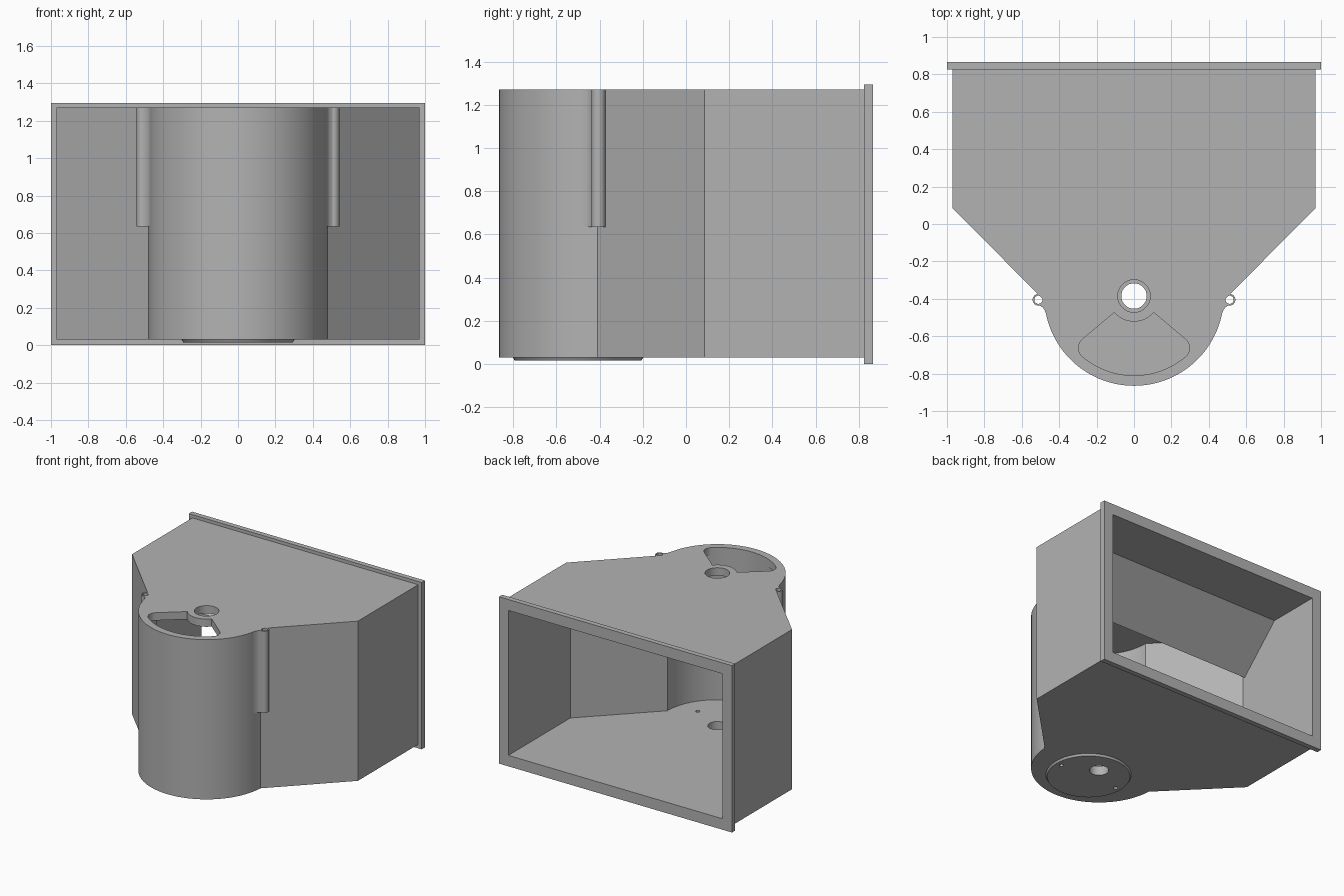
import bpy
import bmesh
from math import sin, cos, radians, asin, degrees

cube = bpy.data.objects.get("Cube")
if cube:
    bpy.data.objects.remove(cube, do_unlink=True)

grey = bpy.data.materials.new("plain grey")
grey.use_nodes = True
colour = (0.45, 0.45, 0.45, 1)
grey.diffuse_color = colour
grey.node_tree.nodes["Principled BSDF"].inputs["Base Color"].default_value = colour

CY = -0.385            # y of the round nose's axis
BOTTOM, TOP = 0.03, 1.27
FLOOR, CEILING = 0.085, 1.21
BACK, REAR = 0.825, 0.865


def arc(cx, cy, r, start, end, n):
    """Points on an arc, angles in degrees."""
    angles = [radians(start + (end - start) * i / n) for i in range(n + 1)]
    return [(cx + r * cos(a), cy + r * sin(a)) for a in angles]


def prism(name, pts, lo, hi, axis="z"):
    """Extrude a closed outline along an axis."""
    place = {"x": lambda a, b, t: (t, a, b),
             "y": lambda a, b, t: (a, t, b),
             "z": lambda a, b, t: (a, b, t)}[axis]
    bm = bmesh.new()
    low = [bm.verts.new(place(a, b, lo)) for a, b in pts]
    high = [bm.verts.new(place(a, b, hi)) for a, b in pts]
    bm.faces.new(low)
    bm.faces.new(high)
    for i in range(len(pts)):
        j = (i + 1) % len(pts)
        bm.faces.new((low[i], low[j], high[j], high[i]))
    bmesh.ops.recalc_face_normals(bm, faces=bm.faces)
    mesh = bpy.data.meshes.new(name)
    bm.to_mesh(mesh)
    bm.free()
    mesh.materials.append(grey)
    obj = bpy.data.objects.new(name, mesh)
    bpy.context.collection.objects.link(obj)
    return obj


def rod(name, x, y, r, lo, hi, n=32):
    return prism(name, arc(x, y, r, 0, 360 - 360 / n, n - 1), lo, hi)


def cut(obj, cutters):
    """Subtract each cutter and bake the result."""
    for c in cutters:
        c.hide_render = True
        mod = obj.modifiers.new("cut", "BOOLEAN")
        mod.operation = "DIFFERENCE"
        mod.solver = "EXACT"
        mod.object = c
    graph = bpy.context.evaluated_depsgraph_get()
    mesh = bpy.data.meshes.new_from_object(obj.evaluated_get(graph))
    obj.modifiers.clear()
    obj.data = mesh


def rectangle(x, lo, hi):
    return [(-x, lo), (x, lo), (x, hi), (-x, hi)]


# Main shell, rear flange and the disc under the nose
nose = arc(0, CY, 0.48, -177, -3, 64)
housing = prism("housing", nose + [(0.97, 0.085), (0.97, BACK), (-0.97, BACK), (-0.97, 0.085)],
                BOTTOM, TOP)
flange = prism("rear_flange", rectangle(1, 0, 1.295), BACK, REAR, "y")
disc = rod("base_disc", 0, -0.5, 0.305, 0.015, 0.035, 64)
for v in disc.data.vertices:
    if v.co.z < 0.02:
        v.co.x *= 0.96
        v.co.y = -0.5 + (v.co.y + 0.5) * 0.96

# Cavity, open at the rear
cavity = prism("cavity_cutter",
               arc(0, CY, 0.43, -180, 0, 64) + [(0.92, 0.105), (0.92, 0.95), (-0.92, 0.95), (-0.92, 0.105)],
               FLOOR, CEILING)

# Fan-shaped window in the top, with rounded outer corners
R, FILLET, SPREAD = 0.425, 0.06, 50
turn = degrees(asin(FILLET / (R - FILLET)))
window = arc(0, CY, 0.137, -90 + SPREAD, -90 - SPREAD, 16)
for side in (-1, 1):
    a = -90 + side * (SPREAD - turn)
    centre = ((R - FILLET) * cos(radians(a)), CY + (R - FILLET) * sin(radians(a)))
    edge = -90 + side * SPREAD + side * 90
    if side < 0:
        window += arc(*centre, FILLET, edge, a, 8)
        window += arc(0, CY, R, a, -90 + SPREAD - turn, 24)[1:-1]
    else:
        window += arc(*centre, FILLET, a, edge, 8)
fan = prism("fan_cutter", window, 1.1, 1.4)

# Round holes
top_hole = rod("top_hole_cutter", 0, CY, 0.087, 1.1, 1.4)
floor_hole = rod("floor_hole_cutter", 0, CY, 0.068, -0.1, 0.2)
screws = [rod("screw_hole_cutter", s * 0.25, -0.5, 0.015, -0.1, 0.2, 16) for s in (-1, 1)]

cut(housing, [cavity, fan, top_hole, floor_hole] + screws)
cut(flange, [cavity])
cut(disc, [floor_hole] + screws)
cutters = [cavity, fan, top_hole, floor_hole] + screws
parts = [housing, flange, disc]

# Slanted baffle hanging from the ceiling
parts.append(prism("inner_baffle",
                   [(0.45, CEILING), (0.12, 0.89), (0.12, 0.95), (0.39, CEILING + 0.01), (0.45, CEILING + 0.01)],
                   -0.93, 0.93, "x"))

# Hinge tubes at both sides of the nose
for side, label in ((1, "left"), (-1, "right")):
    outline = arc(0.51, -0.405, 0.032, 110, -100, 20)
    outline += [(0.489, -0.445), (0.478, -0.46), (0.469, -0.485), (0.455, -0.46), (0.47, -0.4)]
    tube = prism(label + "_hinge_tube", [(side * x, y) for x, y in outline], 0.635, TOP)
    bore = rod("bore_cutter", side * 0.511, -0.405, 0.022, 0.5, 1.4, 20)
    cut(tube, [bore])
    cutters.append(bore)
    parts.append(tube)

for c in cutters:
    bpy.data.objects.remove(c, do_unlink=True)

# Smooth the curved walls, keep the corners sharp
bpy.ops.object.select_all(action="DESELECT")
for p in parts:
    p.select_set(True)
bpy.context.view_layer.objects.active = housing
bpy.ops.object.shade_smooth_by_angle(angle=radians(30))
